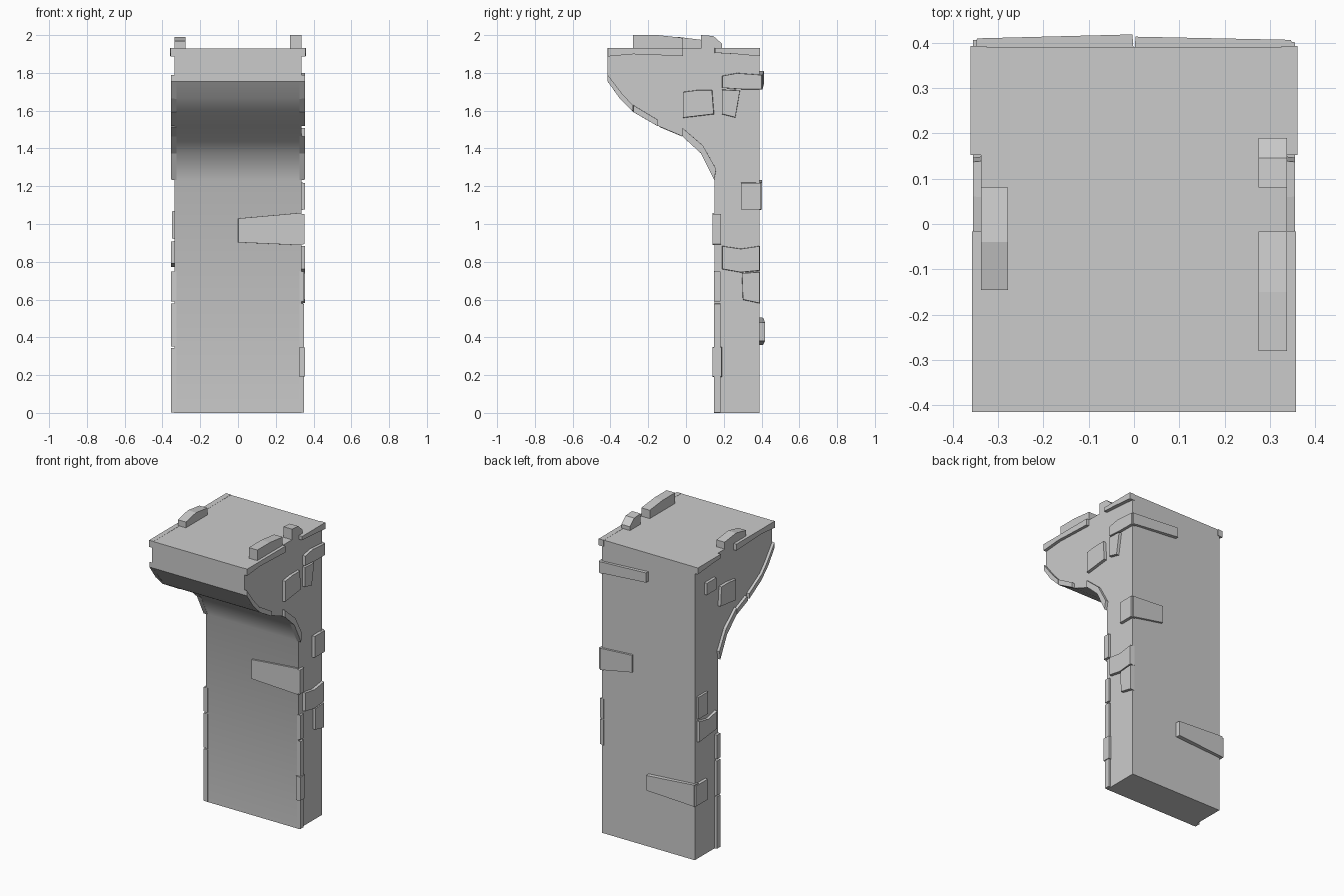
import bpy, bmesh


def prism(name, pts, d0, d1, axis="x", shrink=1.0, tilt=0.0):
    """Extrude an outline from depth d0 to d1; (y,z) along x, or (x,z) along y."""
    cu = sum(p[0] for p in pts) / len(pts)
    cv = sum(p[1] for p in pts) / len(pts)
    bm = bmesh.new()

    def ring(d, s, t):
        out = []
        for u, v in pts:
            a, b = cu + (u - cu) * s, cv + (v - cv) * s
            dd = d + t * u
            out.append(bm.verts.new((dd, a, b) if axis == "x" else (a, dd, b)))
        return out

    r0, r1 = ring(d0, 1, 0), ring(d1, shrink, tilt)
    bm.faces.new(r0)
    bm.faces.new(r1)
    n = len(pts)
    for i in range(n):
        bm.faces.new((r0[i], r0[(i + 1) % n], r1[(i + 1) % n], r1[i]))
    bmesh.ops.recalc_face_normals(bm, faces=bm.faces)
    me = bpy.data.meshes.new(name)
    bm.to_mesh(me)
    bm.free()
    ob = bpy.data.objects.new(name, me)
    bpy.context.collection.objects.link(ob)
    return ob


def rect(a0, b0, a1, b1):
    return [(a0, b0), (a1, b0), (a1, b1), (a0, b1)]


def plate(name, pts, sides=(1, -1), out=0.355, shrink=0.96):
    """Raised stone on the right (1) and/or left (-1) face."""
    for s in sides:
        prism(name + ("_right" if s > 0 else "_left"), pts, s * 0.325, s * out, shrink=shrink)


R, L = (1,), (-1,)

# Bracket body: column with a curved overhang
body = prism("bracket_body", [
    (0.39, 0), (0.39, 1.93), (-0.415, 1.93), (-0.415, 1.755), (-0.35, 1.665),
    (-0.28, 1.595), (-0.15, 1.52), (-0.02, 1.465), (0.08, 1.375), (0.15, 1.235),
    (0.15, 0)], -0.337, 0.337)
bpy.context.view_layer.objects.active = body
body.select_set(True)
bpy.ops.object.shade_smooth_by_angle(angle=0.6)

# Trim under the top edge
plate("top_trim_front", [(-0.415, 1.887), (-0.28, 1.899), (-0.015, 1.889),
                         (-0.015, 1.931), (-0.415, 1.931)], out=0.357, shrink=0.995)
plate("top_trim_back", [(0.152, 1.906), (0.26, 1.9), (0.393, 1.888),
                        (0.393, 1.931), (0.152, 1.931)], out=0.361, shrink=0.995)

# Trim along the curved underside
plate("curve_trim_upper", [(-0.415, 1.755), (-0.35, 1.663), (-0.28, 1.595), (-0.28, 1.627),
                           (-0.338, 1.69), (-0.415, 1.79)], shrink=0.99)
plate("curve_trim_middle", [(-0.28, 1.593), (-0.15, 1.518), (-0.15, 1.552), (-0.28, 1.63)],
      shrink=0.98)
plate("curve_trim_inner", [(-0.14, 1.513), (-0.02, 1.463), (-0.02, 1.497), (-0.13, 1.545)], L,
      shrink=0.98)
plate("curve_trim_lower", [(-0.02, 1.465), (0.08, 1.373), (0.15, 1.233), (0.16, 1.29),
                           (0.09, 1.415), (-0.02, 1.51)], shrink=0.99)

# Raised stones on the head
plate("head_stone", [(-0.018, 1.56), (0.15, 1.58), (0.14, 1.71), (0.06, 1.71), (-0.018, 1.7)])
plate("small_head_stone", [(0.19, 1.58), (0.262, 1.562), (0.287, 1.708), (0.19, 1.713)], R)
plate("small_head_stone", rect(0.19, 1.71, 0.29, 1.79), L)
plate("corner_head_stone", [(0.19, 1.72), (0.3, 1.712), (0.405, 1.712), (0.405, 1.79),
                            (0.27, 1.8), (0.19, 1.785)], R)

# Raised stones on the column
plate("mid_stone", rect(0.29, 1.075, 0.398, 1.22), R)
plate("low_stone", [(0.19, 0.76), (0.29, 0.742), (0.392, 0.752), (0.392, 0.885),
                    (0.29, 0.87), (0.19, 0.885)], R)
plate("small_low_stone", [(0.3, 0.598), (0.392, 0.578), (0.392, 0.748), (0.295, 0.742)], R)
plate("mid_stone", rect(0.27, 0.92, 0.37, 1.07), L, out=0.35)
plate("low_stone", [(0.18, 0.79), (0.37, 0.77), (0.37, 0.91), (0.27, 0.89), (0.18, 0.91)], L)
plate("corner_low_stone", rect(0.28, 0.36, 0.408, 0.5), L)

# Trim along the front edges of the column
for i, (z0, z1) in enumerate([(0, 0.345), (0.35, 0.58), (0.59, 0.75)]):
    plate(f"column_trim_{i}", rect(0.149, z0, 0.185, z1), L, shrink=0.99)
for i, (z0, z1) in enumerate([(0, 0.58), (0.59, 0.75)]):
    plate(f"column_trim_{i}", rect(0.149, z0, 0.183, z1), R, out=0.35, shrink=0.99)
plate("corner_trim_stone", rect(0.14, 0.19, 0.19, 0.35), R)
plate("corner_front_stone", rect(0.139, 0.89, 0.185, 1.055), R, out=0.352)

# Bands on the front and back faces
prism("front_band", [(0, 0.902), (0.337, 0.887), (0.337, 1.06), (0, 1.03)],
      0.17, 0.139, "y", 0.99)
prism("back_band_top", [(0, 1.745), (0.35, 1.715), (0.35, 1.79), (0, 1.81)],
      0.37, 0.413, "y", 0.98, -0.02)
prism("back_band_middle", [(0.11, 1.12), (0.345, 1.075), (0.345, 1.22), (0.11, 1.235)],
      0.37, 0.403, "y", 0.98)
prism("back_band_bottom", [(-0.35, 0.36), (0, 0.38), (0, 0.48), (-0.35, 0.505)],
      0.37, 0.418, "y", 0.98, 0.025)

# Blocks standing on the top
prism("top_block_right_front", [(-0.28, 1.92), (-0.28, 2), (-0.15, 2), (-0.016, 1.985),
                                (-0.016, 1.92)], 0.275, 0.337)
prism("top_block_right_back", [(0.08, 1.92), (0.08, 2), (0.145, 1.995), (0.19, 1.955),
                               (0.19, 1.92)], 0.275, 0.337)
prism("top_block_left", [(-0.145, 1.92), (-0.145, 1.968), (-0.04, 1.99), (0.08, 1.975),
                         (0.08, 1.92)], -0.337, -0.278)
